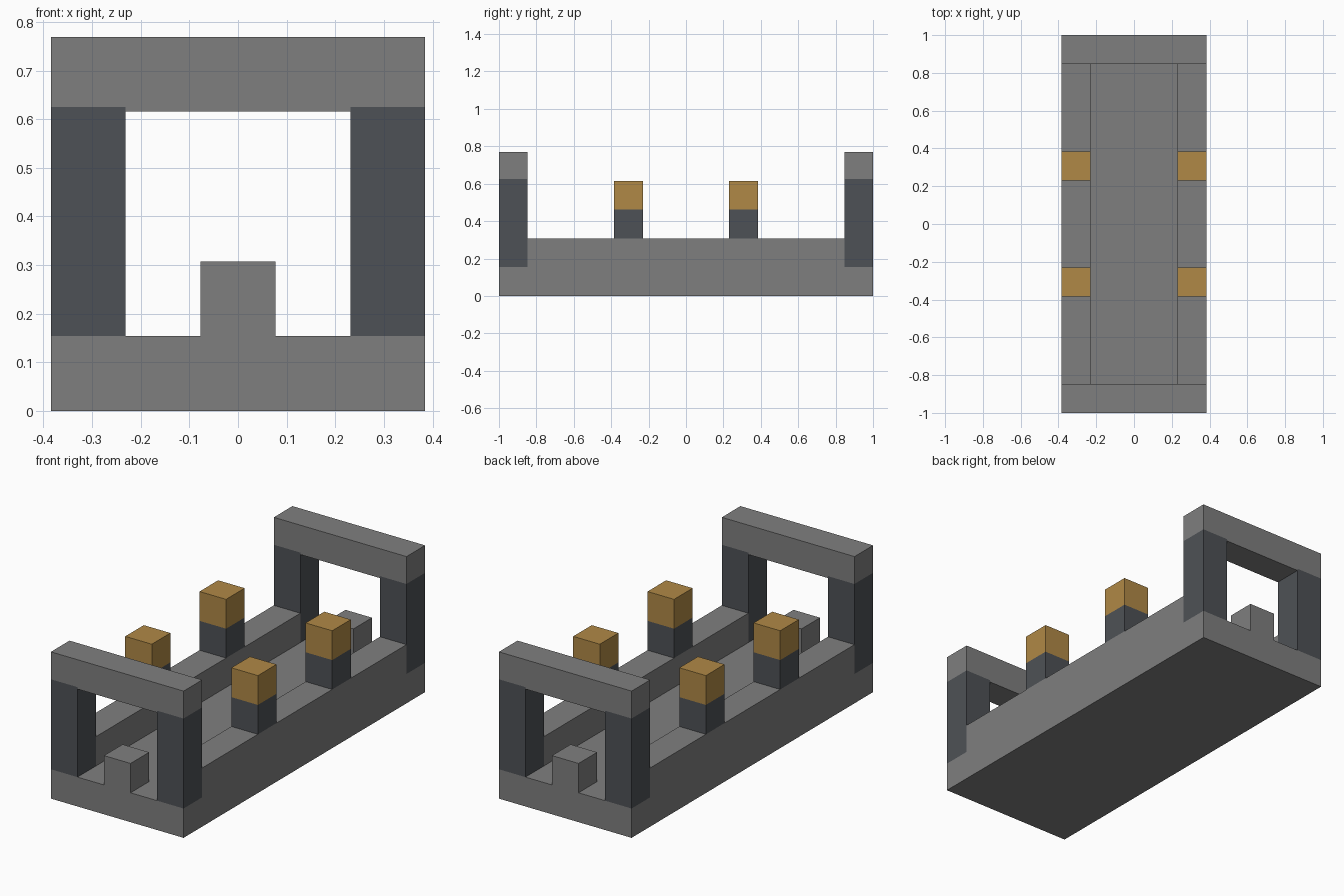
import bpy
import bmesh

U = 2 / 13            # one block of the layout grid
LIP = 0.01            # how far the post tops rise into the beam


def material(name, rgb):
    mat = bpy.data.materials.new(name)
    mat.use_nodes = True
    color = (*rgb, 1)
    mat.diffuse_color = color
    bsdf = next(n for n in mat.node_tree.nodes if n.type == "BSDF_PRINCIPLED")
    bsdf.inputs["Base Color"].default_value = color
    return mat


def prism(name, half_profile, y0, y1, mat):
    """Mirror a half outline (x, z) across x = 0 and extrude it from y0 to y1."""
    outline = half_profile + [(-x, z) for x, z in reversed(half_profile) if x > 0]
    return extrude(name, outline, y0, y1, mat)


def block(name, x0, x1, y0, y1, z0, z1, mat):
    return extrude(name, [(x0, z0), (x1, z0), (x1, z1), (x0, z1)], y0, y1, mat)


def extrude(name, outline, y0, y1, mat):
    bm = bmesh.new()
    face = bm.faces.new([bm.verts.new((x, y0, z)) for x, z in outline])
    result = bmesh.ops.extrude_face_region(bm, geom=[face])
    verts = [g for g in result["geom"] if isinstance(g, bmesh.types.BMVert)]
    bmesh.ops.translate(bm, verts=verts, vec=(0, y1 - y0, 0))
    bmesh.ops.recalc_face_normals(bm, faces=bm.faces)
    mesh = bpy.data.meshes.new(name)
    bm.to_mesh(mesh)
    bm.free()
    mesh.materials.append(mat)
    obj = bpy.data.objects.new(name, mesh)
    bpy.context.collection.objects.link(obj)
    return obj


cube = bpy.data.objects.get("Cube")
if cube:
    bpy.data.objects.remove(cube, do_unlink=True)

grey = material("stone grey", (0.212, 0.212, 0.212))
dark = material("dark slate", (0.076, 0.083, 0.093))
gold = material("golden ochre", (0.434, 0.25, 0.061))

outer, inner, stub = 2.5 * U, 1.5 * U, 0.5 * U
end, inset = 6.5 * U, 5.5 * U

# Channel body with raised side rails
prism("channel_body",
      [(outer, 0), (outer, 2 * U), (inner, 2 * U), (inner, U)],
      -inset, inset, grey)

for end_name, s in (("front", -1), ("back", 1)):
    y0, y1 = sorted((s * inset, s * end))

    # End slab with its central stub
    prism(end_name + "_end_slab",
          [(outer, 0), (outer, U), (stub, U), (stub, 2 * U)], y0, y1, grey)

    # Cross beam seated over the posts
    prism(end_name + "_beam",
          [(inner, 4 * U), (inner, 4 * U + LIP), (outer, 4 * U + LIP), (outer, 5 * U)],
          y0, y1, grey)

    for side, t in (("left", 1), ("right", -1)):
        x0, x1 = sorted((t * inner, t * outer))
        label = end_name + "_" + side

        # Tall gate post
        block(label + "_gate_post", x0, x1, y0, y1, U, 4 * U + LIP, dark)

        # Short rail post with a golden cap
        p0, p1 = sorted((s * inner, s * outer))
        block(label + "_rail_post", x0, x1, p0, p1, 2 * U, 3 * U, dark)
        block(label + "_post_cap", x0, x1, p0, p1, 3 * U, 4 * U, gold)
